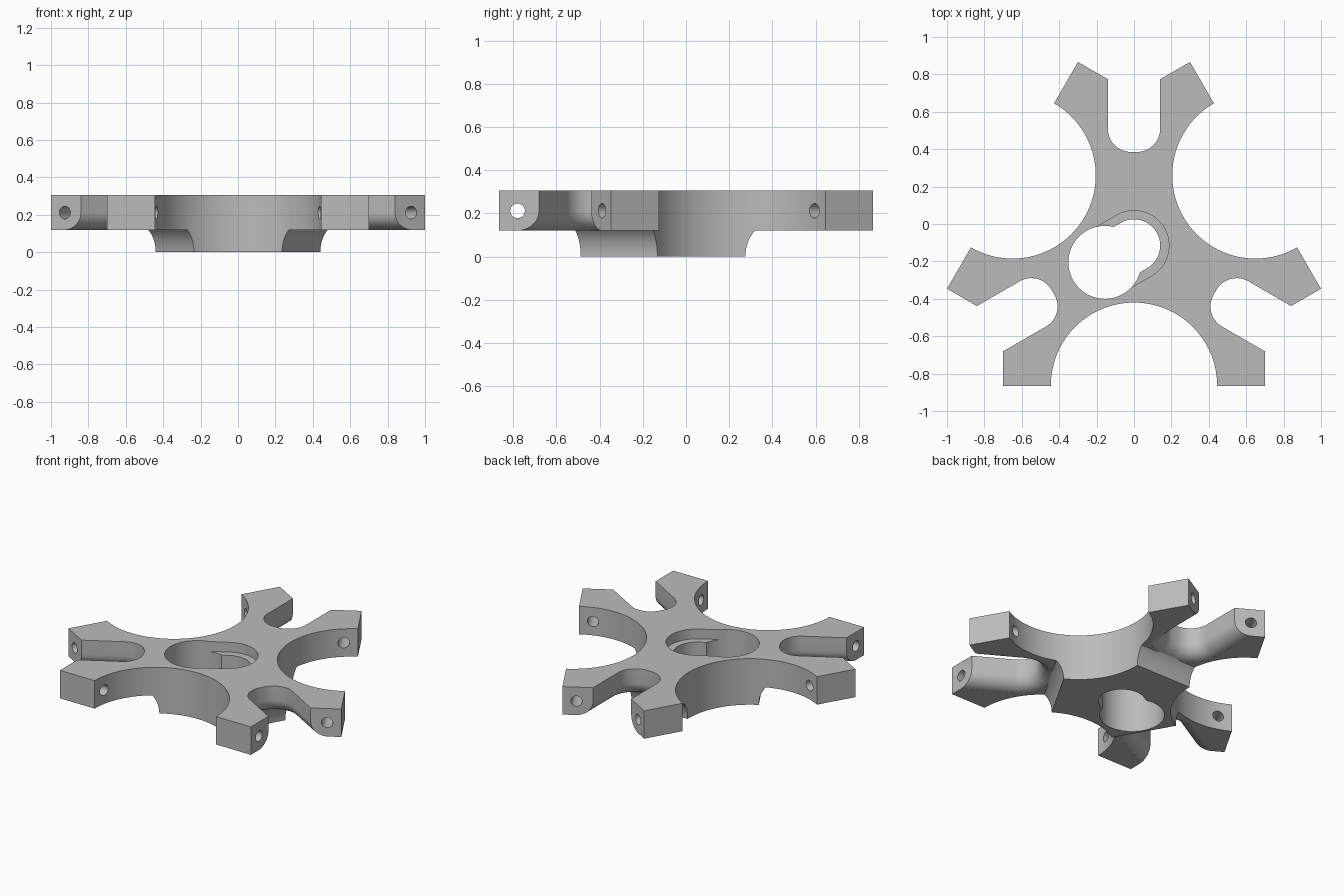
import bpy, bmesh
from math import sin, cos, pi, radians
from mathutils import Matrix

if "Cube" in bpy.data.objects:
    bpy.data.objects.remove(bpy.data.objects["Cube"])

CENTRE_Y = -0.115
TOP, UNDER = 0.305, 0.12
THIRDS = [radians(a) for a in (0, 120, 240)]

grey = bpy.data.materials.new("grey_plastic")
grey.use_nodes = True
colour = (0.5, 0.5, 0.5, 1)
grey.diffuse_color = colour
grey.node_tree.nodes["Principled BSDF"].inputs["Base Color"].default_value = colour


def turn(p, a):
    return (p[0] * cos(a) - p[1] * sin(a), p[0] * sin(a) + p[1] * cos(a))


def arc(cx, cy, r, a0, a1, n):
    return [(cx + r * cos(a0 + (a1 - a0) * i / n), cy + r * sin(a0 + (a1 - a0) * i / n))
            for i in range(n + 1)]


def circle(cx, cy, r, n=64):
    return arc(cx, cy, r, 0, 2 * pi, n)[:-1]


def loft(name, layers, angles=(0,), matrix=None):
    """Solid through stacked (outline, z) layers, repeated at each angle."""
    bm = bmesh.new()
    for a in angles:
        rings = []
        for outline, z in layers:
            rings.append([bm.verts.new((*turn(p, 0), z)) for p in outline])
        bm.faces.new(rings[0])
        bm.faces.new(rings[-1])
        for low, high in zip(rings, rings[1:]):
            for i in range(len(low)):
                bm.faces.new((low[i - 1], low[i], high[i], high[i - 1]))
        new = [v for ring in rings for v in ring]
        if matrix:
            bmesh.ops.transform(bm, matrix=matrix, verts=new)
        bmesh.ops.rotate(bm, cent=(0, 0, 0), matrix=Matrix.Rotation(a, 3, 'Z'), verts=new)
    bmesh.ops.translate(bm, vec=(0, CENTRE_Y, 0), verts=bm.verts[:])
    bmesh.ops.recalc_face_normals(bm, faces=bm.faces[:])
    mesh = bpy.data.meshes.new(name)
    bm.to_mesh(mesh)
    bm.free()
    mesh.materials.append(grey)
    obj = bpy.data.objects.new(name, mesh)
    bpy.context.collection.objects.link(obj)
    return obj


def combine(target, tool, operation):
    mod = target.modifiers.new(operation, 'BOOLEAN')
    mod.operation = operation
    mod.solver = 'EXACT'
    mod.object = tool
    tool.hide_render = True
    bpy.context.view_layer.objects.active = target
    bpy.ops.object.modifier_apply(modifier=mod.name)
    bpy.data.objects.remove(tool)


# Three-armed plate
tip = turn((0.70, -0.75), radians(120))
shoulder = (0.14, tip[1] - 0.092)
arm = [tip, shoulder, (-shoulder[0], shoulder[1]), (-tip[0], tip[1])]
star = [turn(p, a) for a in THIRDS for p in arm]
plate = loft("carrier_plate", [(star, UNDER), (star, TOP)])


# Slots in the arms, flaring below to round the lower edge
def slot_outline(grow):
    r = 0.125 + grow
    bottom = arc(-0.015, 0.625, r, pi, 1.5 * pi, 14) + arc(0.015, 0.625, r, 1.5 * pi, 2 * pi, 14)
    return [(-0.015 - r, 1.2)] + bottom + [(0.015 + r, 1.2)]


ROUND = 0.09
layers = [(slot_outline(0), 0.4)]
for i in range(11):
    t = radians(8.4 * i)
    layers.append((slot_outline(ROUND * (1 - cos(t))), UNDER + ROUND - ROUND * sin(t)))
layers.append((layers[-1][0], 0.05))
combine(plate, loft("slot_cutter", layers, THIRDS), 'DIFFERENCE')

# Central boss below, its three ends swept outward in a cove
layers = []
for i in range(11):
    t = radians(7.5 * i)
    reach = 0.39 + 0.115 * (1 - cos(t))
    triangle = [turn((0, 2 * reach), a + pi) for a in THIRDS]
    layers.append((triangle, 0.152 * sin(t)))
combine(plate, loft("boss", layers), 'UNION')

# Large round bays between the arms
bay = circle(0, -0.75, 0.445, 96)
combine(plate, loft("bay_cutter", [(bay, -0.1), (bay, 0.4)], THIRDS), 'DIFFERENCE')

# Cross holes through the arm tips
pin = circle(0, 0, 0.034, 32)
lay = Matrix.Translation((0, -0.665, 0.212)) @ Matrix.Rotation(pi / 2, 4, 'Y')
combine(plate, loft("pin_cutter", [(pin, -0.8), (pin, 0.8)], THIRDS, lay), 'DIFFERENCE')

# Keyhole: round entry, narrow slot through, wider recess above
KEY = radians(210)
OFFSET = 0.18


def key_slot(r):
    pts = arc(0, 0, r, -pi / 2, -1.5 * pi + 2 * pi, 24) + arc(-OFFSET, 0, r, pi / 2, 1.5 * pi, 24)
    return [turn(p, KEY - pi) for p in pts]


entry = circle(*turn((OFFSET, 0), KEY), 0.195)
for outline, low in ((entry, -0.1), (key_slot(0.14), -0.1), (key_slot(0.187), 0.24)):
    combine(plate, loft("key_cutter", [(outline, low), (outline, 0.4)]), 'DIFFERENCE')

# Smooth curved walls, crisp edges
bpy.ops.object.select_all(action='DESELECT')
plate.select_set(True)
bpy.context.view_layer.objects.active = plate
bpy.ops.object.shade_smooth_by_angle(angle=radians(25))
